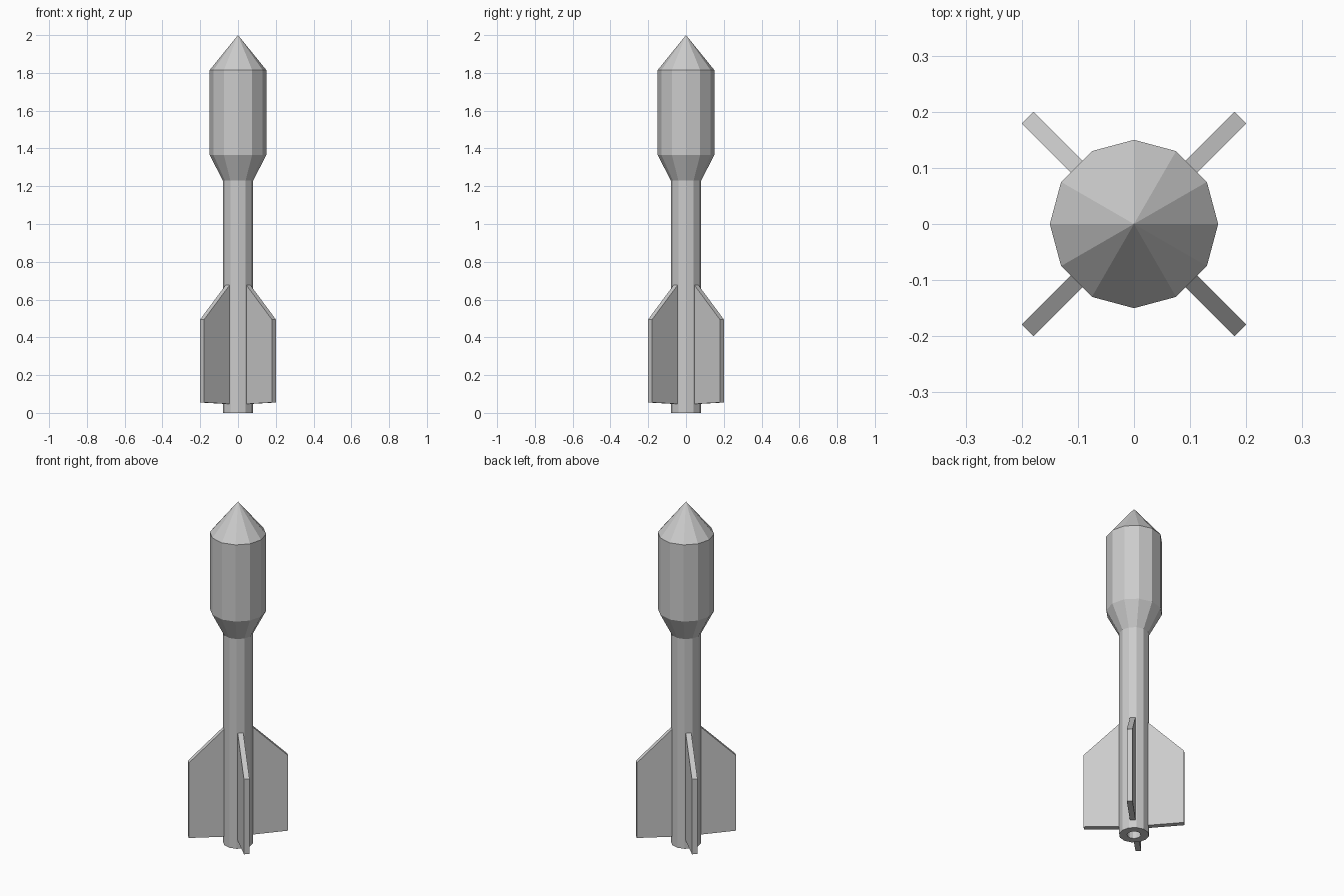
import bpy, bmesh, math

if "Cube" in bpy.data.objects:
    bpy.data.objects.remove(bpy.data.objects["Cube"])

SIDES = 12


def finish(bm, name):
    bmesh.ops.recalc_face_normals(bm, faces=bm.faces)
    mesh = bpy.data.meshes.new(name)
    bm.to_mesh(mesh)
    bm.free()
    obj = bpy.data.objects.new(name, mesh)
    bpy.context.collection.objects.link(obj)
    return obj


def lathe(name, profile):
    """Revolve (radius, z) points about z; radius 0 becomes a single pole."""
    bm = bmesh.new()
    rings = []
    for r, z in profile:
        if r == 0:
            rings.append([bm.verts.new((0, 0, z))] * SIDES)
        else:
            rings.append([bm.verts.new((r * math.cos(a), r * math.sin(a), z))
                          for a in (2 * math.pi * i / SIDES for i in range(SIDES))])
    for lo, hi in zip(rings, rings[1:]):
        for i in range(SIDES):
            j = (i + 1) % SIDES
            corners = dict.fromkeys((lo[i], lo[j], hi[j], hi[i]))
            bm.faces.new(list(corners))
    return finish(bm, name)


def fin(name, angle):
    """Extrude the fin outline to its thickness and turn it around the body."""
    outline = [(0.07, 0.047), (0.268, 0.055), (0.268, 0.495), (0.07, 0.684)]
    half = 0.015
    bm = bmesh.new()
    face = bm.faces.new([bm.verts.new((r, -half, z)) for r, z in outline])
    ext = bmesh.ops.extrude_face_region(bm, geom=[face])
    moved = [v for v in ext["geom"] if isinstance(v, bmesh.types.BMVert)]
    bmesh.ops.translate(bm, verts=moved, vec=(0, 2 * half, 0))
    obj = finish(bm, name)
    obj.rotation_euler.z = angle
    return obj


# Body: nozzle recess, slim tube, flare, wide head and pointed nose
lathe("rocket_body", [(0, 0.12), (0.037, 0.12), (0.037, 0), (0.08, 0),
                      (0.08, 1.23), (0.15, 1.365), (0.15, 1.815), (0, 2.0)])

# Four diagonal tail fins
for k in range(4):
    fin(f"tail_fin_{k + 1}", math.radians(45 + 90 * k))
